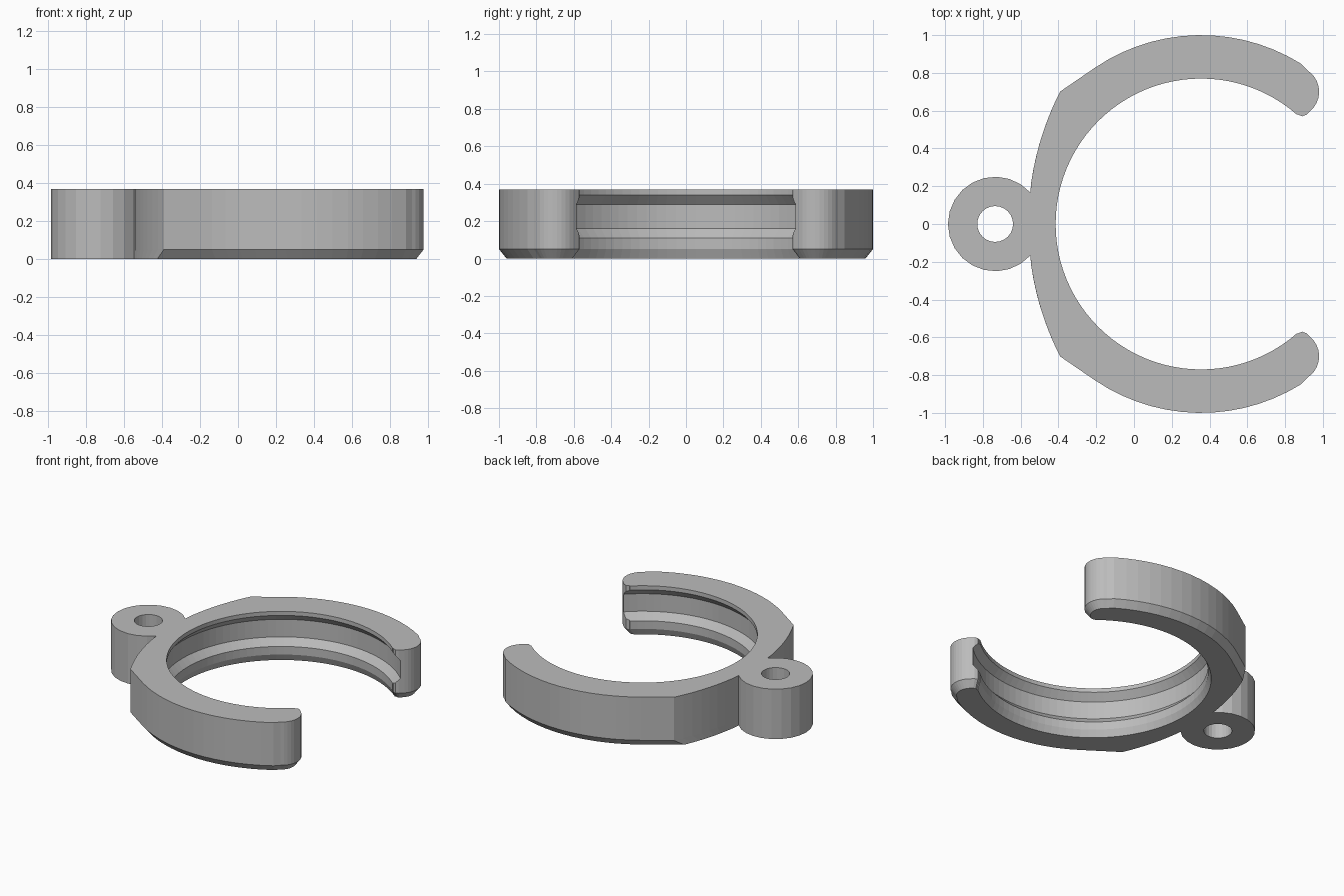
import bpy
import bmesh
from math import sin, cos, radians, sqrt

if "Cube" in bpy.data.objects:
    bpy.data.objects.remove(bpy.data.objects["Cube"], do_unlink=True)

HEIGHT = 0.37
RING_X = 0.355
grey = bpy.data.materials.new("plain grey")
grey.use_nodes = True
grey.diffuse_color = (0.5, 0.5, 0.5, 1)
grey.node_tree.nodes["Principled BSDF"].inputs["Base Color"].default_value = (0.5, 0.5, 0.5, 1)


def arc(cx, cy, r, start, end, steps):
    angles = [radians(start + (end - start) * i / steps) for i in range(steps + 1)]
    return [(cx + r * cos(a), cy + r * sin(a)) for a in angles]


def stack(name, levels):
    """Solid made by bridging equal-length outlines, each a (points, z) pair."""
    bm = bmesh.new()
    loops = [[bm.verts.new((x, y, z)) for x, y in pts] for pts, z in levels]
    n = len(loops[0])
    for low, high in zip(loops, loops[1:]):
        for i in range(n):
            j = (i + 1) % n
            bm.faces.new((low[i], low[j], high[j], high[i]))
    bm.faces.new(loops[0][::-1])
    bm.faces.new(loops[-1])
    bmesh.ops.recalc_face_normals(bm, faces=bm.faces)
    mesh = bpy.data.meshes.new(name)
    bm.to_mesh(mesh)
    bm.free()
    mesh.materials.append(grey)
    obj = bpy.data.objects.new(name, mesh)
    bpy.context.collection.objects.link(obj)
    return obj


def back_x(y):
    # broad shallow arc behind the ring
    return 0.98 - sqrt(1.54 ** 2 - y * y)


def outline(inset):
    """Closed outline of boss, ring and open jaws; inset narrows the jaws."""
    r = 1 - inset
    y = 0.69
    for _ in range(30):  # corner where the flat meets the back arc
        y = (r + 0.564 * (back_x(y) - RING_X)) / 0.826
    half = arc(-0.735, 0, 0.25, 180, 42, 9)
    half += [(back_x(t), t) for t in [0.167 + (y - 0.167) * i / 8 for i in range(1, 9)]]
    half += arc(RING_X, 0, r, 124.3, 58, 14)
    # rounded jaw end and its small inner lip
    s = 1 - inset / 0.135
    cx, cy = 0.845, 0.70
    half += arc(cx, cy, 0.135 * s, 57, -45, 10)
    half += [(cx + (a - cx) * s, cy + (b - cy) * s)
             for a, b in ((0.912, 0.578), (0.89, 0.57), (0.868, 0.58))]
    # rough inner edge, trimmed by the bore
    half += arc(RING_X, 0, 0.70, 52, 180, 20)
    return half + [(a, -b) for a, b in half[-2:0:-1]]


def cut(target, cutter):
    mod = target.modifiers.new("cut", "BOOLEAN")
    mod.operation = "DIFFERENCE"
    mod.solver = "EXACT"
    mod.object = cutter
    bpy.context.view_layer.objects.active = target
    bpy.ops.object.modifier_apply(modifier=mod.name)
    bpy.data.objects.remove(cutter, do_unlink=True)


# Clamp body with chamfered lower edge
clamp = stack("clamp_ring", [(outline(0.04), 0), (outline(0), 0.05), (outline(0), HEIGHT)])

# Grooved bore
profile = [(0.795, -0.01), (0.77, 0.05), (0.77, 0.11), (0.815, 0.16),
           (0.815, 0.29), (0.77, 0.34), (0.77, HEIGHT + 0.02)]
bore = stack("bore_cutter", [(arc(RING_X, 0, r, 0, 360, 96)[:-1], z) for r, z in profile])
cut(clamp, bore)

# Hinge pin hole through the boss
pin = arc(-0.735, 0, 0.095, 0, 360, 24)[:-1]
cut(clamp, stack("pin_cutter", [(pin, -0.02), (pin, HEIGHT + 0.02)]))
